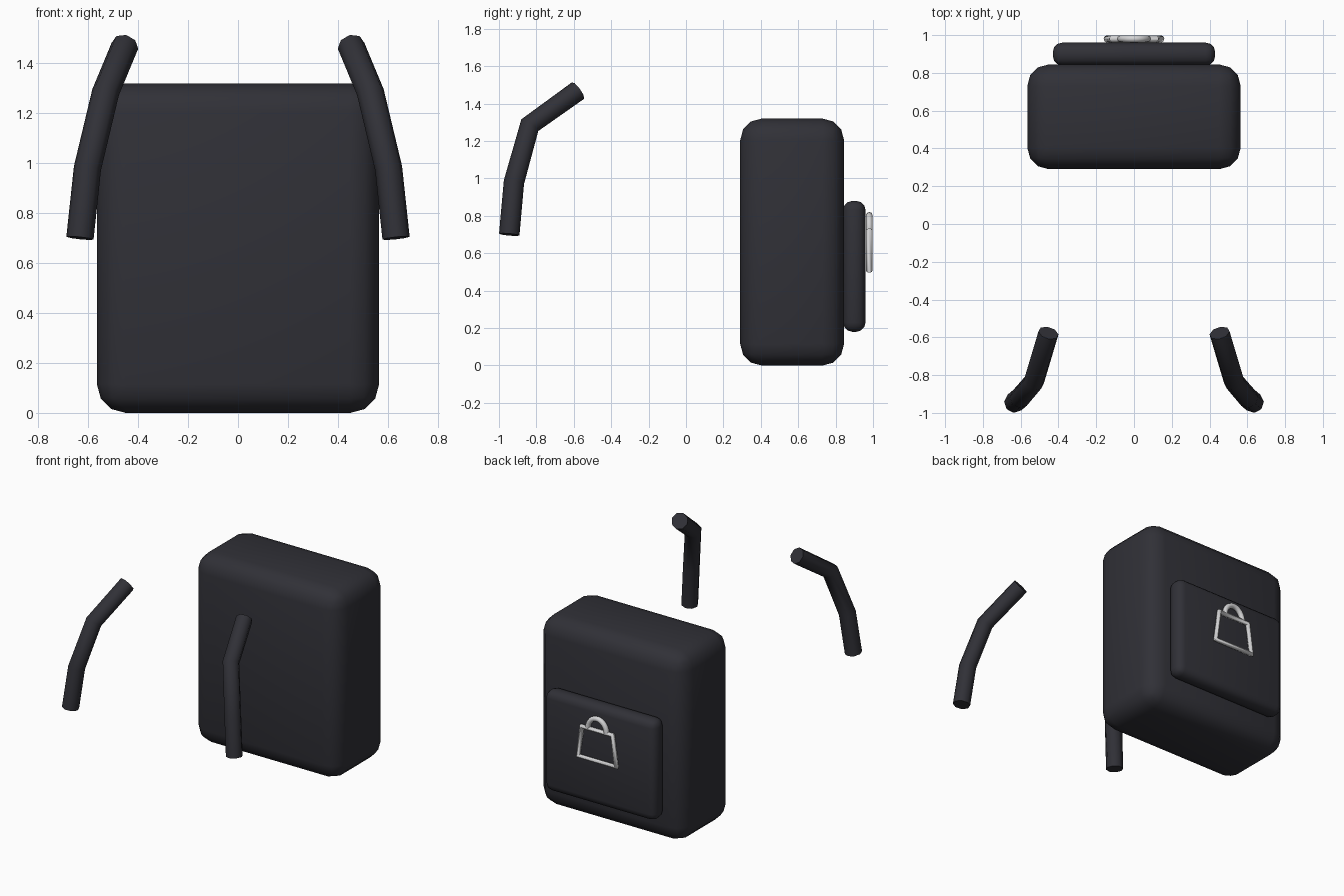
import bpy
import math

cube = bpy.data.objects.get("Cube")
if cube:
    bpy.data.objects.remove(cube, do_unlink=True)


def make_material(name, color):
    mat = bpy.data.materials.new(name)
    mat.use_nodes = True
    mat.diffuse_color = color
    mat.node_tree.nodes["Principled BSDF"].inputs["Base Color"].default_value = color
    return mat


fabric = make_material("charcoal fabric", (0.03, 0.03, 0.038, 1))
metal = make_material("silver metal", (0.65, 0.65, 0.66, 1))


def rounded_box(name, low, high, radius, mat):
    """Box between two corners with rounded, smooth edges."""
    centre = [(a + b) / 2 for a, b in zip(low, high)]
    bpy.ops.mesh.primitive_cube_add(size=1, location=centre)
    obj = bpy.context.object
    obj.name = name
    obj.scale = [b - a for a, b in zip(low, high)]
    bpy.ops.object.transform_apply(location=False, rotation=False, scale=True)
    bevel = obj.modifiers.new("Rounding", 'BEVEL')
    bevel.width = radius
    bevel.segments = 3
    obj.data.materials.append(mat)
    bpy.ops.object.shade_smooth()
    return obj


def tube(name, points, radius, mat, closed=False, resolution=2):
    """Round tube along a path, turned into a mesh."""
    curve = bpy.data.curves.new(name, 'CURVE')
    curve.dimensions = '3D'
    curve.bevel_depth = radius
    curve.bevel_resolution = resolution
    curve.use_fill_caps = not closed
    spline = curve.splines.new('POLY')
    spline.points.add(len(points) - 1)
    for p, co in zip(spline.points, points):
        p.co = (*co, 1)
    spline.use_cyclic_u = closed
    curve.materials.append(mat)
    obj = bpy.data.objects.new(name, curve)
    bpy.context.collection.objects.link(obj)
    bpy.ops.object.select_all(action='DESELECT')
    obj.select_set(True)
    bpy.context.view_layer.objects.active = obj
    bpy.ops.object.convert(target='MESH')
    bpy.ops.object.shade_smooth_by_angle(angle=math.radians(50))
    return bpy.context.object


# Bag body and outer pocket
rounded_box("bag_body", (-0.565, 0.29, 0), (0.565, 0.845, 1.32), 0.115, fabric)
rounded_box("outer_pocket", (-0.43, 0.84, 0.18), (0.43, 0.96, 0.88), 0.05, fabric)

# Shoulder straps, mirrored
strap_path = [(0.633, -0.945, 0.70), (0.603, -0.92, 0.98),
              (0.53, -0.835, 1.285), (0.453, -0.577, 1.47)]
for side, sign in (("left", 1), ("right", -1)):
    tube(side + "_strap", [(sign * x, y, z) for x, y, z in strap_path], 0.055, fabric)

# Metal ornament on the pocket: tapered frame with an arched handle
depth, tube_radius = 0.98, 0.018
frame = [(-0.147, 0.508), (0.147, 0.508), (0.118, 0.72), (-0.118, 0.72)]
tube("pocket_ornament_frame", [(x, depth, z) for x, z in frame],
     tube_radius, metal, closed=True)
arch = [(0.072 * math.cos(math.pi * i / 12), depth,
         0.72 + 0.083 * math.sin(math.pi * i / 12)) for i in range(13)]
tube("pocket_ornament_handle", arch, tube_radius, metal)
